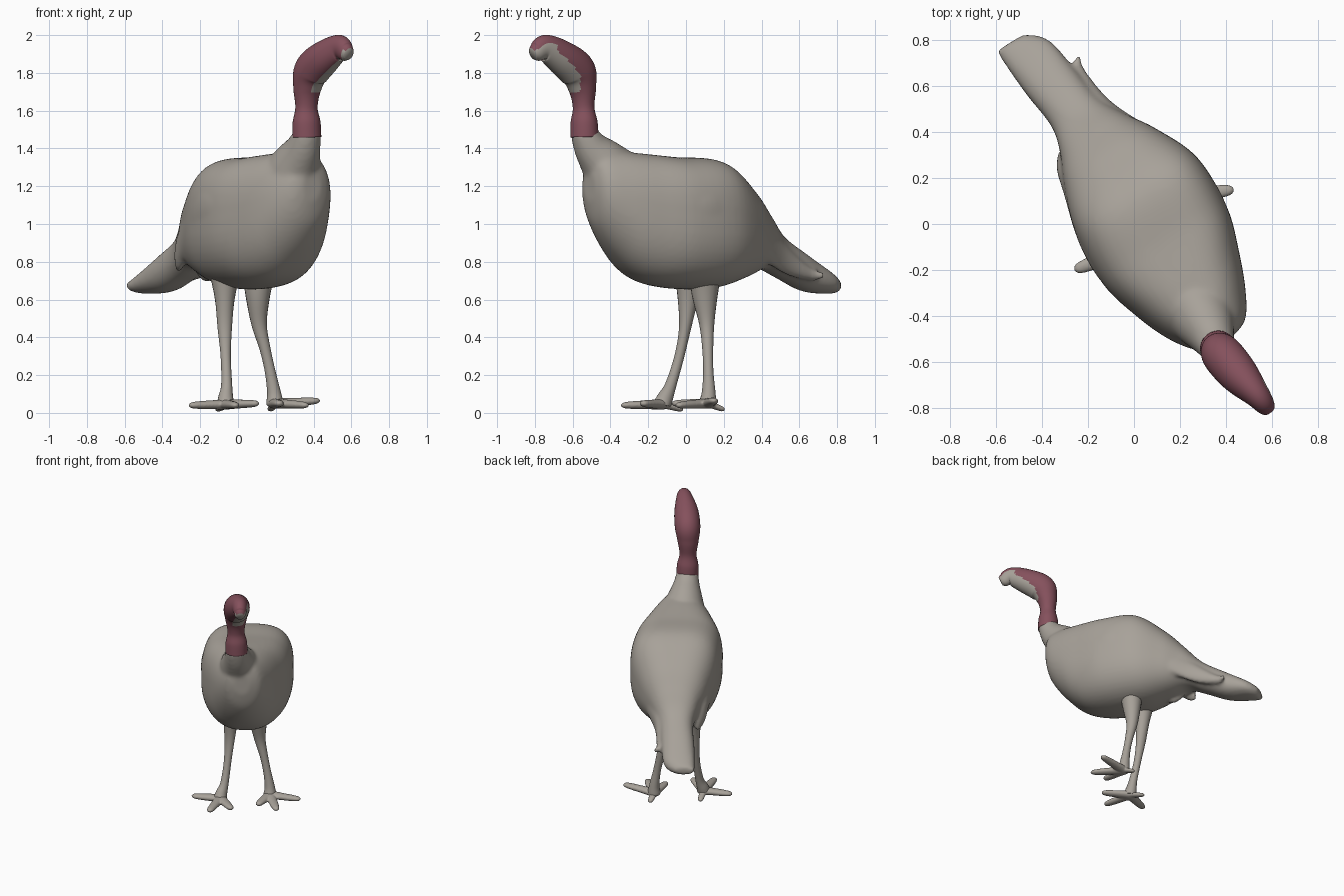
import bpy, bmesh, math
from mathutils import Vector

if "Cube" in bpy.data.objects:
    bpy.data.objects.remove(bpy.data.objects["Cube"])

# The bird stands turned: FWD points to the head, SIDE to its left
A = math.radians(32)
FWD = Vector((math.sin(A), -math.cos(A), 0))
SIDE = Vector((math.cos(A), math.sin(A), 0))
UP = Vector((0, 0, 1))


def material(name, rgb):
    m = bpy.data.materials.new(name)
    m.diffuse_color = (*rgb, 1)
    m.use_nodes = True
    m.node_tree.nodes["Principled BSDF"].inputs["Base Color"].default_value = m.diffuse_color
    return m


GREY = material("warm grey", (0.39, 0.36, 0.32))
RED = material("dark rose", (0.235, 0.082, 0.108))


def spline(rows, steps):
    """Catmull-Rom through rows of numbers."""
    out = []
    for i in range(len(rows) - 1):
        p0, p1 = rows[max(i - 1, 0)], rows[i]
        p2, p3 = rows[i + 1], rows[min(i + 2, len(rows) - 1)]
        for k in range(steps):
            t = k / steps
            out.append([0.5 * (2 * b + (c - a) * t + (2 * a - 5 * b + 4 * c - d) * t * t
                               + (3 * b - a - 3 * c + d) * t ** 3)
                        for a, b, c, d in zip(p0, p1, p2, p3)])
    return out + [list(rows[-1])]


def skin(bm, rings):
    vs = [[bm.verts.new(p) for p in ring] for ring in rings]
    n = len(vs[0])
    faces = []
    for a, b in zip(vs, vs[1:]):
        faces.append([bm.faces.new((a[j], a[(j + 1) % n], b[(j + 1) % n], b[j])) for j in range(n)])
    bm.faces.new(vs[0][::-1])
    faces.append([bm.faces.new(vs[-1])])
    return faces


def hull(bm, rows, n=48, steps=6):
    """Upright sections: along, sideways, bottom, top, half width, squareness of the top."""
    rings = []
    for s, t, zb, zt, w, power in spline(rows, steps):
        ring = []
        for j in range(n):
            a = 2 * math.pi * j / n
            c, q = math.cos(a), math.sin(a)
            e = 2 / (power if q > 0 else min(power, 2.4))
            c = math.copysign(abs(c) ** e, c)
            q = math.copysign(abs(q) ** e, q)
            ring.append(FWD * s + SIDE * (t + c * w) + UP * ((zb + zt) / 2 + q * (zt - zb) / 2))
        rings.append(ring)
    return skin(bm, rings)


def tube(bm, rows, side, n=24, steps=5):
    """Round sections along a path: x, y, z, half depth, half width."""
    pts = spline(rows, steps)
    cs = [Vector(p[:3]) for p in pts]
    rings = []
    for i, p in enumerate(pts):
        tan = (cs[min(i + 1, len(cs) - 1)] - cs[max(i - 1, 0)]).normalized()
        nor = side.cross(tan).normalized()
        lat = tan.cross(nor)
        rings.append([cs[i] + lat * math.cos(2 * math.pi * j / n) * p[4]
                      + nor * math.sin(2 * math.pi * j / n) * p[3] for j in range(n)])
    return skin(bm, rings)


def finish(bm, name, mats):
    bmesh.ops.recalc_face_normals(bm, faces=bm.faces)
    for f in bm.faces:
        f.smooth = True
    me = bpy.data.meshes.new(name)
    bm.to_mesh(me)
    bm.free()
    for m in mats:
        me.materials.append(m)
    ob = bpy.data.objects.new(name, me)
    bpy.context.collection.objects.link(ob)
    return ob


def blend(ob, voxel, rounds):
    """Fuse overlapping pieces into one soft skin."""
    rm = ob.modifiers.new("blend", 'REMESH')
    rm.mode, rm.voxel_size, rm.use_smooth_shade = 'VOXEL', voxel, True
    sm = ob.modifiers.new("soften", 'SMOOTH')
    sm.factor, sm.iterations = 0.5, rounds


def along(rows):
    """Turn (forward, sideways, z, depth, width) rows into path rows."""
    return [(*(FWD * s + SIDE * t + UP * z), d, w) for s, t, z, d, w in rows]


# Body with tail
bm = bmesh.new()
hull(bm, [(.64, .06, 1.12, 1.28, .06, 2), (.605, .065, .99, 1.36, .13, 2), (.5, .06, .84, 1.385, .2, 2.2),
          (.35, .06, .71, 1.375, .262, 2.7), (.15, .065, .66, 1.355, .318, 3.2),
          (-.1, .075, .66, 1.335, .312, 3.2), (-.3, .065, .715, 1.2, .237, 2.7),
          (-.43, .055, .76, 1.07, .165, 2.4), (-.55, .04, .715, .945, .12, 2.3),
          (-.72, .02, .645, .84, .118, 2.3), (-.88, 0, .63, .745, .108, 2.3), (-.955, -.04, .64, .70, .07, 2.2)])
# Folded wings with hanging tips
hull(bm, [(.3, -.17, 1.04, 1.16, .02, 2), (.15, -.215, .99, 1.19, .037, 2), (-.05, -.208, .94, 1.18, .04, 2),
          (-.28, -.148, .84, 1.03, .04, 2), (-.38, -.125, .76, .93, .035, 2), (-.44, -.095, .74, .82, .02, 2)], 20)
hull(bm, [(.3, .28, 1.04, 1.16, .02, 2), (.15, .345, .99, 1.19, .037, 2), (-.05, .345, .94, 1.18, .04, 2),
          (-.28, .26, .84, 1.04, .04, 2), (-.5, .165, .74, .9, .035, 2), (-.68, .145, .70, .77, .03, 2),
          (-.75, .18, .71, .75, .014, 2)], 20)
# Small vent tuft under the tail root
hull(bm, [(-.22, .0, .72, .8, .03, 2), (-.3, -.01, .69, .82, .035, 2), (-.37, -.02, .73, .82, .02, 2)], 16)
# Lower neck
tube(bm, along([(.44, .04, 1.22, .18, .16), (.53, .035, 1.32, .135, .13), (.605, .028, 1.4, .098, .095),
                (.645, .024, 1.465, .074, .078), (.65, .022, 1.5, .068, .07)]), SIDE)
blend(finish(bm, "body", [GREY]), 0.013, 9)

# Head and upper neck, grey on the left cheek, throat and beak
bm = bmesh.new()
STEPS, N = 8, 48
bands = tube(bm, along([(.649, .024, 1.46, .074, .078), (.65, .022, 1.54, .07, .075),
                        (.652, .02, 1.62, .056, .06), (.66, .02, 1.72, .074, .075),
                        (.695, .025, 1.81, .1, .09), (.80, .04, 1.88, .092, .085),
                        (.915, .06, 1.932, .07, .057), (.975, .066, 1.91, .05, .042),
                        (.998, .068, 1.9, .034, .03)]), SIDE, N, STEPS)
for i, band in enumerate(bands):
    row = i / STEPS
    for j, f in enumerate(band):
        ang = (j + 0.5) * 360 / N
        ang -= 360 if ang > 180 else 0
        low = -25 if row > 5.7 else 2 + 14 * (5.7 - row)
        high = 125 if row > 6.3 else 105
        if row > 2.8 and (low < ang < high or (row > 7.2 and not -150 < ang < -30)):
            f.material_index = 1
finish(bm, "head", [RED, GREY])

# Legs, then feet with four toes
LEGS = {
    "left": ([(.11, .1, .76, .09, .09), (.105, .1, .62, .068, .065), (.112, .11, .47, .04, .041),
              (.143, .115, .34, .029, .029), (.17, .118, .22, .027, .028), (.19, .12, .11, .036, .036),
              (.195, .115, .05, .045, .045), (.195, .115, .03, .03, .03)],
             [(.435, .15, .065), (.37, -.05, .04), (.22, -.075, .05), (.17, .205, .015)]),
    "right": ([(-.07, .02, .76, .085, .085), (-.07, .01, .6, .054, .052), (-.07, -.005, .45, .032, .038),
               (-.065, -.035, .3, .026, .027), (-.06, -.08, .15, .03, .029), (-.065, -.11, .08, .042, .04),
               (-.065, -.125, .045, .045, .046), (-.065, -.125, .03, .03, .03)],
              [(-.26, -.2, .04), (-.01, -.345, .04), (.11, -.235, .05), (-.11, -.015, .015)]),
}
for name, (path, toes) in LEGS.items():
    bm = bmesh.new()
    tube(bm, path, Vector((1, 0, 0)), 20)
    finish(bm, name + "_leg", [GREY])
    bm = bmesh.new()
    heel = Vector(path[-2][:3])
    for tip in toes:
        tip = Vector(tip)
        run = tip - heel
        r = 0.03 if run.length > .14 else 0.022
        rows = []
        for f, k in ((0, 1.35), (.35, 1.15), (.7, 1), (.9, .8), (.97, .5), (1, .15)):
            rows.append((*heel.lerp(tip, f), r * k * .7, r * k))
        tube(bm, rows, run.cross(UP).normalized(), 14, 3)
    blend(finish(bm, name + "_foot", [GREY]), 0.006, 4)
